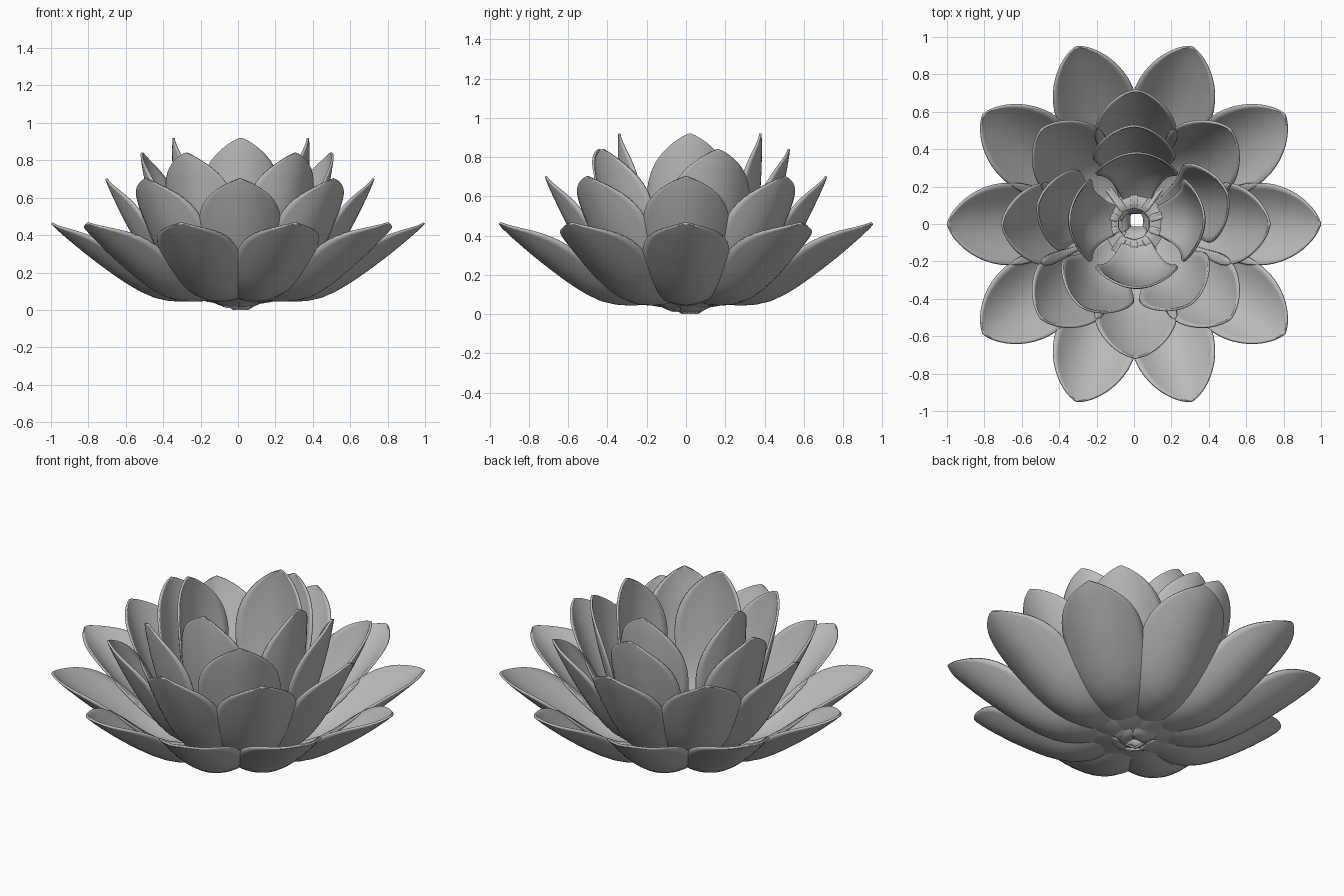
import bpy
from math import atan2, hypot, radians
from mathutils import Matrix

if "Cube" in bpy.data.objects:
    bpy.data.objects.remove(bpy.data.objects["Cube"], do_unlink=True)

# Single matte grey
grey = bpy.data.materials.new("petal_grey")
grey.use_nodes = True
colour = (0.5, 0.5, 0.5, 1)
grey.diffuse_color = colour
grey.node_tree.nodes["Principled BSDF"].inputs["Base Color"].default_value = colour

# Petal outline along its chord: position, half width, belly depth
STATIONS = [
    (0, .05, 0), (.08, .075, .065), (.19, .118, .122), (.33, .168, .166),
    (.5, .212, .145), (.62, .226, .118), (.74, .215, .088), (.83, .182, .06),
    (.9, .138, .038), (.955, .083, .018), (.985, .04, .006), (1, .006, 0),
]
ACROSS = 8
CUP = 2.2


def petal_mesh(name, length):
    """Cupped petal lying along local x, hollow side facing local z."""
    verts, faces = [], []
    for u, half, belly in STATIONS:
        for j in range(ACROSS + 1):
            y = half * (2 * j / ACROSS - 1)
            verts.append((u * length, y, CUP * y * y - belly))
    row = ACROSS + 1
    for i in range(len(STATIONS) - 1):
        for j in range(ACROSS):
            a = i * row + j
            faces.append((a, a + row, a + row + 1, a + 1))
    mesh = bpy.data.meshes.new(name)
    mesh.from_pydata(verts, [], faces)
    mesh.materials.append(grey)
    mesh.shade_smooth()
    return mesh


def petal_ring(name, base, tip, angles, centre=(0, 0)):
    """Place petals round the flower; base and tip are (radius, height)."""
    dr, dz = tip[0] - base[0], tip[1] - base[1]
    mesh = petal_mesh(name, hypot(dr, dz))
    tilt = Matrix.Rotation(-atan2(dz, dr), 4, "Y")
    for n, angle in enumerate(angles, 1):
        petal = bpy.data.objects.new(f"{name}_{n}", mesh)
        bpy.context.collection.objects.link(petal)
        petal.matrix_world = (Matrix.Translation((*centre, 0))
                              @ Matrix.Rotation(radians(angle), 4, "Z")
                              @ Matrix.Translation((base[0], 0, base[1])) @ tilt)
        smooth = petal.modifiers.new("smooth", "SUBSURF")
        smooth.levels = smooth.render_levels = 1
        shell = petal.modifiers.new("thickness", "SOLIDIFY")
        shell.thickness = .012
        shell.offset = 1


# Four rings, from the spreading outside to the upright heart
petal_ring("outer_petal", (.08, .08), (1, .46), range(0, 360, 36))
petal_ring("middle_petal", (.07, .03), (.72, .70), range(0, 360, 45), (.01, 0))
petal_ring("inner_petal", (.06, .01), (.53, .84), (90, 18, 306, 238, 168))
petal_ring("heart_petal", (.04, 0), (.365, .92), range(0, 360, 90), (.015, .02))
